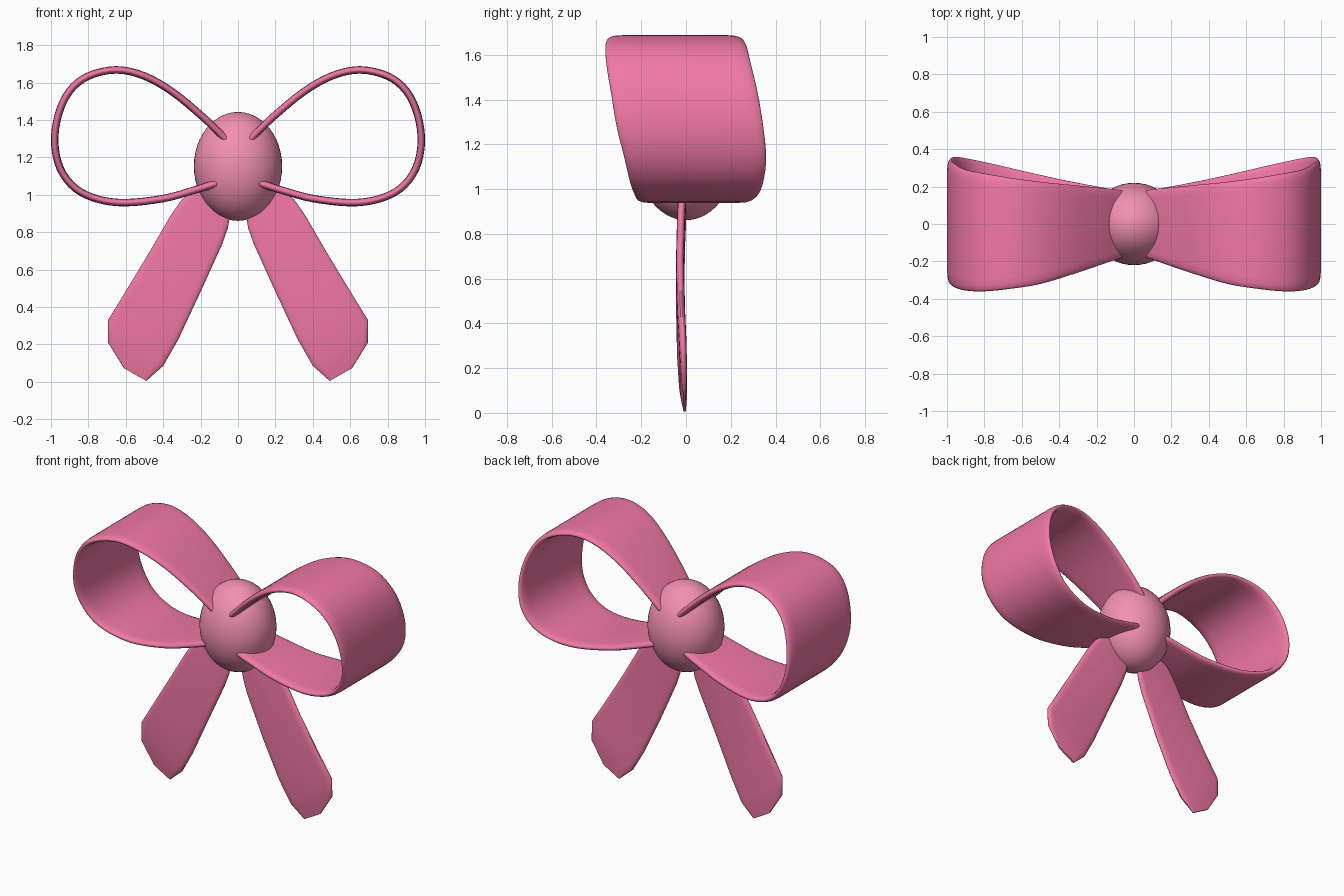
import bpy, bmesh
from mathutils import Vector

if "Cube" in bpy.data.objects:
    bpy.data.objects.remove(bpy.data.objects["Cube"])


def material(name, rgb):
    m = bpy.data.materials.new(name)
    m.diffuse_color = (*rgb, 1)
    m.use_nodes = True
    m.node_tree.nodes["Principled BSDF"].inputs["Base Color"].default_value = m.diffuse_color
    return m


PINK = material("ribbon pink", (0.88, 0.19, 0.37))
LIGHT = material("knot pink", (0.90, 0.28, 0.44))

# Ribbon cross-section: (across width, through thickness), thinning at the edges
HALF = [(-1, 0.25), (-0.97, 0.6), (-0.9, 0.88), (-0.78, 1),
        (0.78, 1), (0.9, 0.88), (0.97, 0.6), (1, 0.25)]
SECTION = HALF + [(-u, -n) for u, n in HALF]


def finish(obj, mat, angle):
    obj.data.materials.append(mat)
    bpy.ops.object.select_all(action='DESELECT')
    obj.select_set(True)
    bpy.context.view_layer.objects.active = obj
    bpy.ops.object.shade_smooth_by_angle(angle=angle)


def loft(name, frames, angle):
    """Skin the ribbon section along (centre, half width, half thickness) frames."""
    bm = bmesh.new()
    rings = [[bm.verts.new(c + u * a + n * b) for a, b in SECTION] for c, u, n in frames]
    k = len(SECTION)
    for r, s in zip(rings, rings[1:]):
        for i in range(k):
            j = (i + 1) % k
            bm.faces.new((r[i], r[j], s[j], s[i]))
    bm.faces.new(rings[0])
    bm.faces.new(rings[-1])
    bmesh.ops.recalc_face_normals(bm, faces=bm.faces)
    mesh = bpy.data.meshes.new(name)
    bm.to_mesh(mesh)
    bm.free()
    obj = bpy.data.objects.new(name, mesh)
    bpy.context.collection.objects.link(obj)
    finish(obj, PINK, angle)
    mod = obj.modifiers.new("mirror", 'MIRROR')
    mod.use_axis[0] = True
    mod.use_mirror_merge = False
    return obj


def spline(pts, steps):
    """Catmull-Rom interpolation through the points."""
    pts = [Vector(p) for p in pts]
    p = [2 * pts[0] - pts[1]] + pts + [2 * pts[-1] - pts[-2]]
    out = []
    for a, b, c, d in zip(p, p[1:], p[2:], p[3:]):
        for i in range(steps):
            t = i / steps
            out.append(0.5 * (2 * b + (c - a) * t + (2 * a - 5 * b + 4 * c - d) * t * t
                              + (3 * b - a - 3 * c + d) * t ** 3))
    return out + [pts[-1]]


# Bow loops: x, z of the path, then y of the front and back edges
path = spline([
    (0.03, 1.26, -0.17, 0.17), (0.10, 1.332, -0.19, 0.185), (0.20, 1.427, -0.225, 0.195),
    (0.35, 1.55, -0.275, 0.21), (0.50, 1.635, -0.32, 0.225), (0.65, 1.668, -0.345, 0.245),
    (0.80, 1.635, -0.36, 0.27), (0.90, 1.555, -0.355, 0.29), (0.96, 1.43, -0.335, 0.32),
    (0.98, 1.28, -0.31, 0.345), (0.95, 1.14, -0.275, 0.358), (0.87, 1.035, -0.25, 0.345),
    (0.75, 0.977, -0.228, 0.32), (0.60, 0.958, -0.215, 0.285), (0.40, 0.98, -0.20, 0.24),
    (0.25, 1.02, -0.19, 0.21), (0.12, 1.06, -0.18, 0.185), (0.04, 1.085, -0.16, 0.16)], 4)
frames = []
for i, (x, z, f, b) in enumerate(path):
    p, q = path[max(i - 1, 0)], path[min(i + 1, len(path) - 1)]
    normal = Vector((p[1] - q[1], 0, q[0] - p[0])).normalized()
    frames.append((Vector((x, (f + b) / 2, z)), Vector((0, (b - f) / 2, 0)), normal * 0.02))
loft("bow_loops", frames, 1.0)

# Hanging tails: inner x, z, outer x, z, centre y, half thickness
tail = [(0.03, 0.95, 0.16, 1.09, -0.015, 0.017), (0.055, 0.82, 0.30, 0.975, -0.018, 0.018),
        (0.085, 0.735, 0.36, 0.89, -0.022, 0.018), (0.21, 0.46, 0.47, 0.70, -0.027, 0.018),
        (0.32, 0.225, 0.60, 0.485, -0.022, 0.018), (0.40, 0.085, 0.695, 0.33, -0.014, 0.017),
        (0.44, 0.05, 0.695, 0.21, -0.010, 0.014), (0.49, 0.005, 0.61, 0.073, -0.006, 0.006)]
frames = []
for ix, iz, ox, oz, y, t in tail:
    a, b = Vector((ix, y, iz)), Vector((ox, y, oz))
    frames.append(((a + b) / 2, (b - a) / 2, Vector((0, t, 0))))
loft("tails", frames, 0.7)

# Centre knot
bpy.ops.mesh.primitive_uv_sphere_add(segments=48, ring_count=24, radius=1, location=(0, 0, 1.152))
knot = bpy.context.object
knot.name = "knot"
knot.scale = (0.236, 0.22, 0.291)
finish(knot, LIGHT, 1.0)
